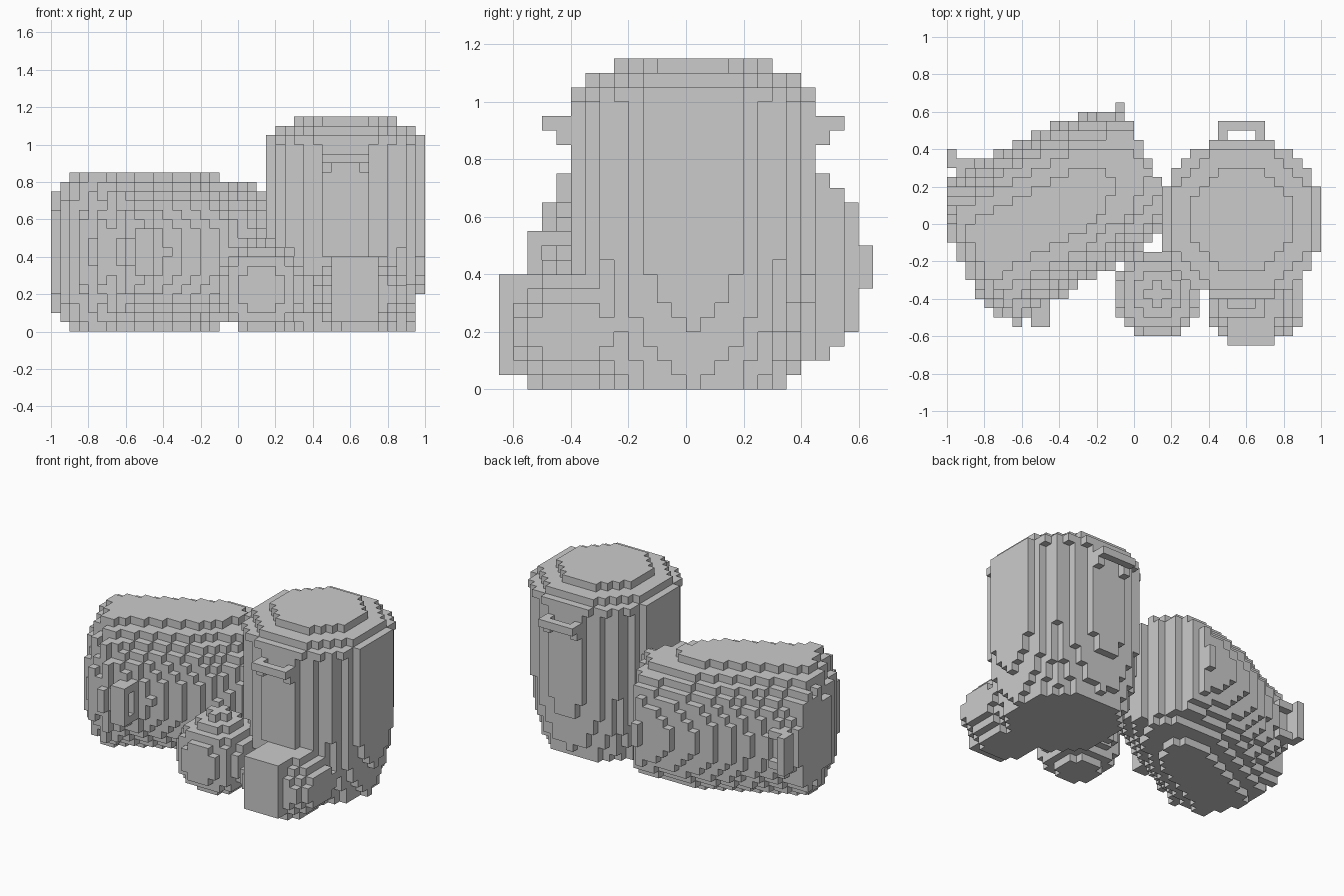
import bpy, bmesh, math
from mathutils import Vector

if "Cube" in bpy.data.objects:
    bpy.data.objects.remove(bpy.data.objects["Cube"])

CELL = 0.05
ANGLE = math.radians(28)

grey = bpy.data.materials.new("plain grey")
grey.use_nodes = True
grey.diffuse_color = (0.6, 0.6, 0.6, 1)
grey.node_tree.nodes["Principled BSDF"].inputs["Base Color"].default_value = (0.6, 0.6, 0.6, 1)


# Can pieces in can space: u and v across, h up the axis
def body(u, v, h):
    radius = min(0.431, 0.345 + 0.25 * h, 0.368 + 0.145 * h)
    return 0 < h < 1 and math.hypot(u, v * 1.03) < radius


def lid(u, v, h):
    if not 1 <= h < 1.15:
        return False
    radius = 0.44 if h < 1.05 else 0.385 if h < 1.1 else 0.28
    return math.hypot(u, v) < radius


def handles(u, v, h):
    u, v = abs(u), abs(v)
    bar = u < 0.125 and 0.47 < v < 0.53 and 0.9 < h < 0.95
    leg = 0.07 < u < 0.13 and 0.4 < v < 0.48 and 0.85 < h < 0.95
    return bar or leg


# Placement of the two cans
def standing(part):
    return lambda x, y, z: part(x - 0.575, y - 0.025, z)


def lying(part):
    def test(x, y, z):
        along = x * math.cos(ANGLE) + y * math.sin(ANGLE)
        across = y * math.cos(ANGLE) - x * math.sin(ANGLE)
        return x < 0.15 and part(z - 0.425, across - 0.262, 0.235 - along)
    return test


# Bags
def blob(centre, radii):
    def test(*p):
        return sum(((a - c) / r) ** 2 for a, c, r in zip(p, centre, radii)) < 1
    return test


def round_bag_knot(x, y, z):
    return 0.45 < z < 0.5 and abs(x - 0.125) + abs(y + 0.375) < 0.06


def large_bag_front(x, y, z):
    return 0.5 < x < 0.75 and -0.65 < y < -0.4 and 0.05 < z < 0.4


parts = {
    "standing_can_body": standing(body),
    "standing_can_lid": standing(lid),
    "standing_can_handles": standing(handles),
    "fallen_can_body": lying(body),
    "fallen_can_lid": lying(lid),
    "fallen_can_handles": lying(handles),
    "round_bag": blob((0.125, -0.375, 0.225), (0.24, 0.24, 0.24)),
    "round_bag_knot": round_bag_knot,
    "large_bag": blob((0.65, -0.4, 0.2), (0.27, 0.24, 0.22)),
    "large_bag_front": large_bag_front,
}

# Give every grid cell to the first part that contains it
owner = {}
for i in range(-20, 20):
    for j in range(-13, 13):
        for k in range(23):
            p = [(n + 0.5) * CELL for n in (i, j, k)]
            for name, test in parts.items():
                if test(*p):
                    owner[i, j, k] = name
                    break

DIRECTIONS = [Vector(d) for d in ((1, 0, 0), (0, 1, 0), (0, 0, 1))]


# Skin the exposed cell sides of one part
def build(name):
    bm = bmesh.new()
    for cell, part in owner.items():
        if part != name:
            continue
        middle = Vector(cell) + Vector((0.5, 0.5, 0.5))
        for axis in range(3):
            for sign in (-1, 1):
                normal = DIRECTIONS[axis] * sign
                beside = tuple(int(a + b) for a, b in zip(cell, normal))
                if beside in owner:
                    continue
                a = DIRECTIONS[(axis + 1) % 3] * 0.5
                b = DIRECTIONS[(axis + 2) % 3] * 0.5 * sign
                c = middle + normal * 0.5
                corners = (c - a - b, c + a - b, c + a + b, c - a + b)
                bm.faces.new([bm.verts.new(q * CELL) for q in corners])
    bmesh.ops.remove_doubles(bm, verts=bm.verts[:], dist=CELL / 50)
    bmesh.ops.dissolve_limit(bm, angle_limit=0.01, verts=bm.verts[:], edges=bm.edges[:])
    mesh = bpy.data.meshes.new(name)
    bm.to_mesh(mesh)
    bm.free()
    mesh.materials.append(grey)
    bpy.context.collection.objects.link(bpy.data.objects.new(name, mesh))


for part_name in parts:
    build(part_name)
